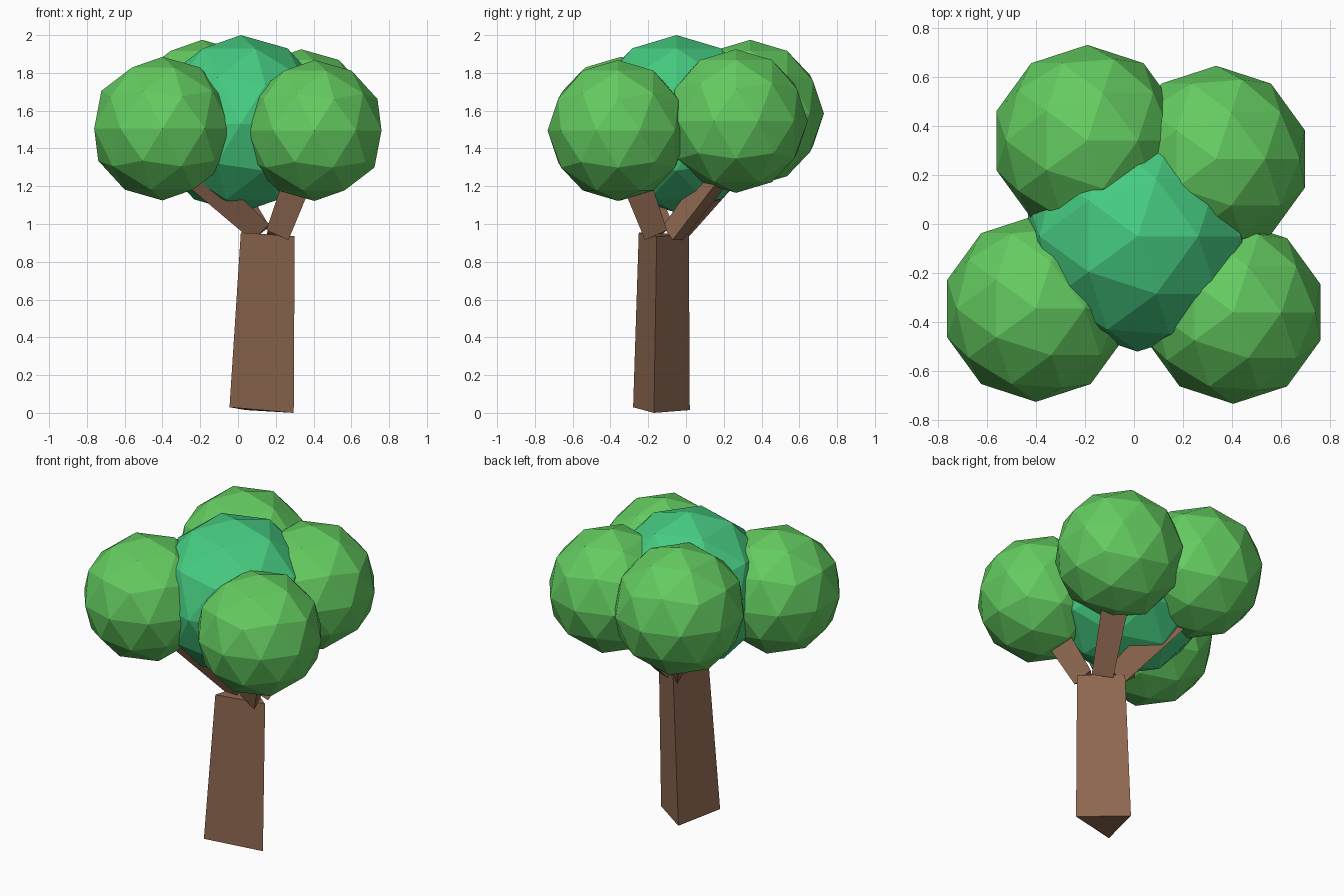
import bpy, bmesh, math
from mathutils import Vector

cube = bpy.data.objects.get("Cube")
if cube:
    bpy.data.objects.remove(cube, do_unlink=True)


def material(name, color):
    mat = bpy.data.materials.new(name)
    mat.use_nodes = True
    mat.diffuse_color = (*color, 1)
    mat.node_tree.nodes["Principled BSDF"].inputs["Base Color"].default_value = (*color, 1)
    return mat


bark = material("brown bark", (0.27, 0.138, 0.081))
leaf = material("leaf green", (0.127, 0.60, 0.117))
teal = material("teal green", (0.061, 0.60, 0.22))


def finish(bm, name, mat):
    bmesh.ops.recalc_face_normals(bm, faces=bm.faces[:])
    mesh = bpy.data.meshes.new(name)
    bm.to_mesh(mesh)
    bm.free()
    mesh.materials.append(mat)
    obj = bpy.data.objects.new(name, mesh)
    bpy.context.collection.objects.link(obj)


def prism(name, bottom, top):
    """Three-sided log between two triangles."""
    bm = bmesh.new()
    low = [bm.verts.new(p) for p in bottom]
    high = [bm.verts.new(p) for p in top]
    bm.faces.new(low)
    bm.faces.new(high)
    for i in range(3):
        j = (i + 1) % 3
        bm.faces.new((low[i], low[j], high[j], high[i]))
    finish(bm, name, bark)


def branch(name, start, end, spin, r_start=0.075, r_end=0.095):
    """Three-sided limb; spin 0 turns one edge to the underside."""
    start, end = Vector(start), Vector(end)
    axis = (end - start).normalized()
    side = axis.cross(Vector((0, 0, 1))).normalized()
    under = axis.cross(side).normalized()
    if under.z > 0:
        under = -under

    def ring(center, r):
        angles = [math.radians(spin + 120 * k) for k in range(3)]
        return [center + r * (under * math.cos(a) + side * math.sin(a)) for a in angles]

    prism(name, ring(start, r_start), ring(end, r_end))


def crown(name, center, radius, mat):
    """Faceted ball of leaves."""
    bm = bmesh.new()
    bmesh.ops.create_icosphere(bm, subdivisions=2, radius=radius)
    bmesh.ops.translate(bm, verts=bm.verts[:], vec=center)
    finish(bm, name, mat)


# Leaning trunk
prism("trunk",
      [(-0.045, -0.28, 0.03), (0.295, -0.17, 0.0), (0.04, 0.02, 0.015)],
      [(0.015, -0.25, 0.955), (0.30, -0.155, 0.935), (0.08, 0.015, 0.945)])

# Limbs reaching into each outer crown
branch("front_right_branch", (0.12, -0.14, 0.97), (-0.36, -0.33, 1.40), 0)
branch("front_left_branch", (0.22, -0.17, 0.95), (0.39, -0.34, 1.40), 0)
branch("back_left_branch", (0.19, -0.07, 0.94), (0.33, 0.24, 1.35), 60)
branch("back_right_branch", (0.10, -0.05, 0.96), (-0.17, 0.30, 1.38), 0)

# Leaf crowns
crown("center_crown", (0.015, -0.05, 1.53), 0.47, teal)
crown("front_right_crown", (-0.40, -0.345, 1.505), 0.38, leaf)
crown("front_left_crown", (0.405, -0.36, 1.495), 0.373, leaf)
crown("back_left_crown", (0.335, 0.265, 1.545), 0.38, leaf)
crown("back_right_crown", (-0.19, 0.34, 1.585), 0.39, leaf)
